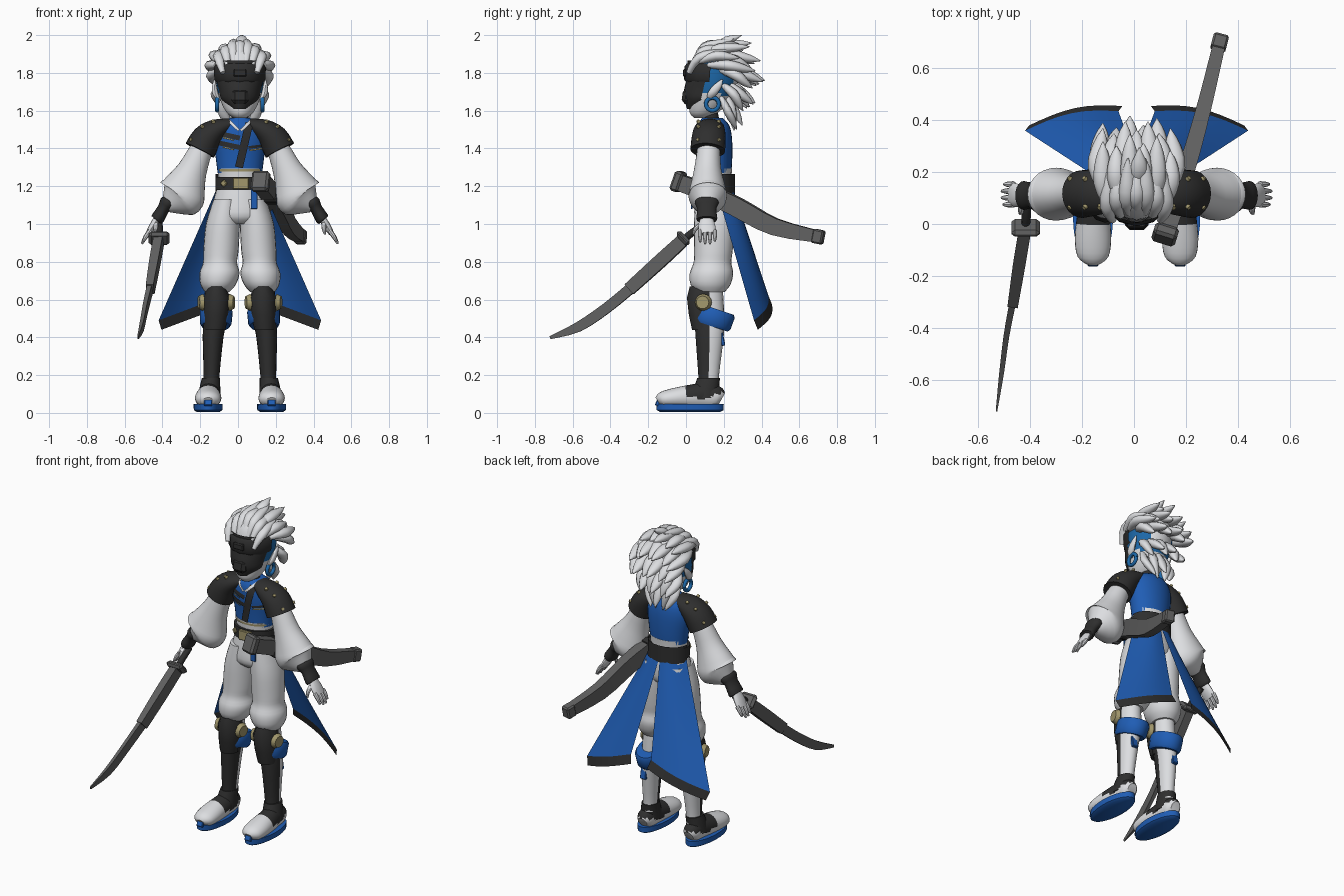
import bpy, bmesh, math
from mathutils import Vector, Matrix, Euler

if "Cube" in bpy.data.objects:
    bpy.data.objects.remove(bpy.data.objects["Cube"])


def material(name, r, g, b):
    m = bpy.data.materials.new(name)
    m.use_nodes = True
    m.diffuse_color = (r, g, b, 1)
    m.node_tree.nodes["Principled BSDF"].inputs["Base Color"].default_value = (r, g, b, 1)
    return m


WHITE = material("white_cloth", .72, .73, .75)
BLACK = material("black_leather", .028, .028, .028)
BLUE = material("blue_cloth", .014, .11, .46)
TEAL = material("shaved_hair_blue", .012, .14, .4)
GOLD = material("dull_gold", .36, .31, .15)
GREY = material("sword_grey", .12, .12, .12)
AXIS_X = .01    # the body's own centre line


def finish(name, bm, mats, rule=None, pair=False, angle=40):
    """Turn bm into one object, or a mirrored left and right pair."""
    mats = mats if isinstance(mats, list) else [mats]
    bmesh.ops.recalc_face_normals(bm, faces=bm.faces)
    for f in bm.faces:
        f.smooth = True
        f.material_index = rule(f.calc_center_median()) if rule else 0
    for side in (("left_", "right_") if pair else ("",)):
        if side == "right_":
            bmesh.ops.scale(bm, vec=(-1, 1, 1), verts=bm.verts)
            bmesh.ops.reverse_faces(bm, faces=bm.faces)
        me = bpy.data.meshes.new(side + name)
        bm.to_mesh(me)
        me.set_sharp_from_angle(angle=math.radians(angle))
        for m in mats:
            me.materials.append(m)
        ob = bpy.data.objects.new(side + name, me)
        ob.location.x = AXIS_X
        bpy.context.collection.objects.link(ob)
    bm.free()


def curve(p, sub):
    out = []
    for i in range(len(p) - 1):
        quad = zip(p[max(i - 1, 0)], p[i], p[i + 1], p[min(i + 2, len(p) - 1)])
        quad = list(quad)
        for k in range(sub):
            t = k / sub
            out.append([.5 * (2 * b + (c - a) * t + (2 * a - 5 * b + 4 * c - d) * t * t
                              + (3 * b - a - 3 * c + d) * t ** 3) for a, b, c, d in quad])
    return out + [list(p[-1])]


def loft_into(bm, path, n=20, sub=3, ref=(0, 1, 0), axis=None, square=False):
    """Rings (x, y, z, half width, half depth along ref) joined into a tube."""
    pts = curve(path, sub)
    n, turn, grow = (4, math.pi / 4, math.sqrt(2)) if square else (n, 0, 1)
    rings = []
    for i, p in enumerate(pts):
        t = Vector(axis) if axis else Vector(pts[min(i + 1, len(pts) - 1)][:3]) - Vector(pts[max(i - 1, 0)][:3])
        t.normalize()
        u = Vector(ref)
        u = (u - t * u.dot(t)).normalized()
        v = t.cross(u)
        a, b = max(p[3], .001) * grow, max(p[4], .001) * grow
        rings.append([bm.verts.new(Vector(p[:3]) + v * a * math.cos(turn + math.tau * k / n)
                                   + u * b * math.sin(turn + math.tau * k / n)) for k in range(n)])
    for r, q in zip(rings, rings[1:]):
        for k in range(n):
            bm.faces.new((r[k], r[(k + 1) % n], q[(k + 1) % n], q[k]))
    bm.faces.new(rings[0])
    bm.faces.new(rings[-1])


def loft(name, path, mats, rule=None, pair=False, keep=None, angle=40, **kw):
    bm = bmesh.new()
    loft_into(bm, path, **kw)
    if keep:
        bmesh.ops.delete(bm, geom=[f for f in bm.faces if not keep(f.calc_center_median())], context='FACES')
    finish(name, bm, mats, rule, pair, angle)


def box(name, loc, size, mat, rot=(0, 0, 0), pair=False, bevel=.004):
    bm = bmesh.new()
    bmesh.ops.create_cube(bm, size=1, matrix=Matrix.LocRotScale(Vector(loc), Euler(rot), Vector(size)))
    bmesh.ops.bevel(bm, geom=bm.edges[:], offset=bevel, segments=1, affect='EDGES')
    finish(name, bm, mat, pair=pair, angle=30)


def discs(name, places, r, depth, mat, pair=True):
    bm = bmesh.new()
    for loc, normal in places:
        m = Matrix.Translation(loc) @ Vector(normal).to_track_quat('Z', 'Y').to_matrix().to_4x4()
        bmesh.ops.create_cone(bm, cap_ends=True, segments=16, radius1=r, radius2=r * .75, depth=depth, matrix=m)
    finish(name, bm, mat, pair=pair)


UP = (0, 0, 1)

# Head, mask and visor
loft("head", [(0, .08, 1.56, .03, .035), (0, .095, 1.59, .07, .075), (0, .125, 1.66, .105, .11), (0, .145, 1.75, .125, .13),
              (0, .155, 1.85, .125, .13), (0, .165, 1.92, .09, .1), (0, .17, 1.95, .03, .04)],
     [WHITE, TEAL], lambda c: int(1.69 - (c.y - .15) * .15 < c.z < 1.86 and .07 < c.y < .25), n=40, sub=5, axis=UP)
loft("face_mask", [(0, .08, 1.61, .05, .075), (0, .1, 1.66, .1, .108), (0, .115, 1.71, .113, .125),
                   (0, .13, 1.78, .13, .125), (0, .14, 1.865, .135, .132)], BLACK,
     keep=lambda c: c.y < .09, n=32, axis=UP)
loft("visor", [(0, .125, 1.752, .125, .125), (0, .125, 1.765, .135, .135), (0, .13, 1.835, .138, .138),
               (0, .135, 1.85, .13, .13)], BLACK, keep=lambda c: c.y < .1, sub=1, n=12, axis=UP)
box("mask_snout", (0, .005, 1.675), (.09, .05, .08), BLACK, (-.15, 0, 0), bevel=.018)
box("visor_bridge", (0, -.006, 1.8), (.07, .02, .04), BLACK, bevel=.006)
loft("ear", [(.115, .125, 1.66, .01, .012), (.13, .14, 1.69, .016, .026), (.135, .165, 1.73, .012, .025),
             (.135, .19, 1.765, .003, .005)], WHITE, pair=True, n=12, axis=UP)
bm = bmesh.new()
ring = [(.12, .14 + .034 * math.cos(a), 1.635 + .034 * math.sin(a), .011, .011)
        for a in [math.tau * k / 24 for k in range(25)]]
loft_into(bm, ring, n=10, sub=1, ref=(1, 0, 0))
finish("earring", bm, TEAL, pair=True)

# Swept-back hair: fans of tapered locks, (spread, y, z) at root, middle, tip
fans = [((.09, .045, 1.86), (.11, .10, 1.94), (.10, .24, 1.975), 7, .032),
        ((.11, .10, 1.92), (.13, .19, 1.95), (.13, .33, 1.95), 6, .036),
        ((.12, .15, 1.90), (.15, .25, 1.90), (.13, .38, 1.86), 7, .038),
        ((.10, .20, 1.84), (.14, .29, 1.81), (.13, .40, 1.75), 6, .038),
        ((.09, .22, 1.76), (.12, .28, 1.71), (.10, .35, 1.63), 6, .035),
        ((.08, .21, 1.70), (.09, .25, 1.62), (.05, .28, 1.51), 5, .030)]
bm = bmesh.new()
for row, (root, mid, tip, count, r) in enumerate(fans):
    for k in range(count):
        f = 2 * k / (count - 1) - 1
        jag = .018 * (-1) ** k
        drop = f * f * (.06 if row < 3 else .02)
        a, b, c = [(f * w, y - f * f * .03, z - drop) for w, y, z in (root, mid, tip)]
        c = (c[0], c[1] + jag, c[2] + jag * .6)
        loft_into(bm, [(*a, r * .5, r * .4), (*b, r, r * .75), (*[(p * .4 + q * .6) for p, q in zip(b, c)], r * .75, r * .55),
                       (*c, .002, .002)], n=8, sub=3, ref=(0, .3, 1))
loft_into(bm, [(0, .16, 1.93, .03, .02), (.01, .22, 1.97, .035, .025), (.01, .295, 2.0, .002, .002)], n=8, ref=UP)
finish("hair", bm, WHITE, angle=60)

# Neck, vest, shirt and collar
loft("neck", [(0, .14, 1.5, .06, .06), (0, .13, 1.56, .045, .045), (0, .12, 1.62, .045, .045)], BLACK, axis=UP)
VEST = [(0, .155, 1.27, .118, .085), (0, .155, 1.35, .128, .09), (0, .15, 1.45, .14, .094),
        (0, .145, 1.52, .12, .085), (0, .14, 1.56, .055, .055)]
loft("vest", VEST, BLUE, axis=UP, n=28)
loft("shirt_waist", [(0, .155, 1.2, .115, .085), (0, .155, 1.25, .115, .086), (0, .155, 1.295, .12, .089)],
     WHITE, axis=UP)


def chest_y(x, z):
    for p, q in zip(VEST, VEST[1:]):
        if p[2] <= z <= q[2]:
            t = (z - p[2]) / (q[2] - p[2])
            y, a, b = [p[i] + (q[i] - p[i]) * t for i in (1, 3, 4)]
            return y - b * math.sqrt(max(0, 1 - (x / a) ** 2)) - .007
    return .06


def chest_strip(name, start, end, width, mat, lift=0):
    bm = bmesh.new()
    p, q = Vector(start), Vector(end)
    side = (q - p).normalized().orthogonal() * width / 2
    rows = []
    for k in range(9):
        c = p.lerp(q, k / 8)
        rows.append([bm.verts.new((e.x, chest_y(e.x, e.y) - lift, e.y)) for e in (c - side, c, c + side)])
    for r, s in zip(rows, rows[1:]):
        for k in (0, 1):
            bm.faces.new((r[k], r[k + 1], s[k + 1], s[k]))
    bmesh.ops.solidify(bm, geom=bm.faces[:], thickness=.006)
    finish(name, bm, mat)


chest_strip("chest_sash", (.05, 1.535), (-.005, 1.3), .042, BLACK, .004)
for z in (1.465, 1.415):
    chest_strip("chest_strap", (-.115, z + .015), (0, z - .01), .026, BLACK)
    chest_strip("chest_strap_trim", (-.09, z - .008), (-.03, z - .022), .007, GOLD, .002)
chest_strip("pocket_flap", (.045, 1.405), (.125, 1.415), .014, BLACK)
chest_strip("pocket_trim", (.05, 1.39), (.12, 1.4), .009, GOLD, .002)
chest_strip("vest_hem", (-.11, 1.285), (.11, 1.285), .012, GOLD)
for s in (1, -1):
    chest_strip("collar", (.065 * s, 1.553), (.005 * s, 1.495), .014, WHITE, .005)

# Arms: shoulder caps with studs, puffed sleeves, cuffs, hands
CAP = [(.05, .135, 1.53, .03, .06), (.12, .125, 1.5, .058, .082), (.175, .12, 1.455, .078, .09), (.212, .115, 1.39, .084, .092)]
loft("shoulder_cap", CAP, BLACK, pair=True, n=24)
discs("shoulder_studs", [((x + nx * r * .8, .12 + e * .055, z + nz * r * .8), (nx, e * .7, nz)) for e in (1, -1)
                         for x, z, nx, nz, r in ((.12, 1.5, .45, .9, .06), (.16, 1.47, .65, .75, .076), (.2, 1.415, .85, .45, .084))],
      .011, .014, GOLD)
loft("sleeve", [(.14, .12, 1.48, .05, .055), (.2, .12, 1.4, .06, .06), (.25, .115, 1.29, .078, .072), (.29, .115, 1.2, .112, .092),
                (.31, .115, 1.155, .128, .102), (.33, .115, 1.135, .11, .092), (.39, .11, 1.09, .035, .04)], WHITE, pair=True, n=28)
loft("cuff", [(.375, .11, 1.125, .036, .058), (.385, .11, 1.11, .042, .064), (.405, .11, 1.08, .032, .05),
              (.435, .11, 1.03, .036, .056), (.442, .11, 1.02, .03, .05)], BLACK, pair=True, sub=2)
bm = bmesh.new()
loft_into(bm, [(.43, .11, 1.04, .018, .03), (.46, .11, .99, .02, .045), (.485, .115, .95, .014, .045)], n=12, ref=(0, 1, 0))
for k in range(4):
    y = .075 + .026 * k
    reach = (.85, 1, 1, .8)[k]
    loft_into(bm, [(.475, y, .965, .013, .012), (.475 + .025 * reach, y, .965 - .035 * reach, .012, .011),
                   (.475 + .044 * reach, y, .965 - .07 * reach, .006, .006)], n=8)
loft_into(bm, [(.445, .08, 1.0, .012, .014), (.445, .05, .975, .011, .012), (.45, .04, .945, .005, .005)], n=8, ref=(1, 0, 0))
finish("hand", bm, WHITE, pair=True)

# Belt
loft("belt", [(0, .155, 1.18, .13, .1), (0, .155, 1.25, .13, .1)], BLACK, axis=UP, sub=1, n=28)
loft("back_sash", [(0, .16, 1.16, .13, .1), (0, .16, 1.265, .128, .1)], BLACK, axis=UP, sub=1, keep=lambda c: c.y > .17)
box("belt_buckle", (.005, .05, 1.215), (.085, .02, .062), GOLD)
box("belt_diamond", (-.085, .075, 1.215), (.03, .014, .03), GOLD, (0, .78, -.5))
box("belt_hanging_cloth", (.075, .03, 1.14), (.034, .009, .12), BLUE, bevel=.002)

# Trousers
loft("hips", [(0, .155, 1.2, .118, .092), (0, .155, 1.12, .14, .105), (0, .15, 1.04, .15, .105), (0, .15, 1.0, .08, .07)], WHITE, axis=UP)
loft("trouser_leg", [(.07, .15, 1.13, .07, .1), (.09, .15, 1.0, .09, .108), (.1, .145, .86, .093, .102), (.105, .14, .795, .09, .1),
                     (.108, .135, .74, .106, .115), (.115, .13, .68, .094, .106), (.12, .13, .64, .065, .075)],
     WHITE, pair=True, n=24, axis=UP)

# Boots: shin, knee guard, tilted band, discs, shoes
loft("shin", [(.125, .125, .66, .06, .07), (.13, .125, .5, .062, .078), (.142, .125, .4, .055, .074), (.15, .12, .2, .042, .055),
              (.152, .12, .14, .044, .056)], [WHITE, BLACK], lambda c: int(c.y < .115), pair=True, axis=UP)
loft("knee_guard", [(.132, .09, .44, .055, .058), (.126, .09, .52, .066, .075), (.122, .09, .61, .07, .085), (.122, .1, .67, .048, .08)],
     BLACK, pair=True, n=12, sub=1, axis=UP, keep=lambda c: c.y < .1)
loft("knee_band", [(.128, .13, .46, .074, .095), (.128, .135, .475, .084, .106), (.125, .155, .535, .087, .108), (.125, .16, .55, .078, .098)],
     BLUE, pair=True, sub=1, n=24)
discs("knee_discs", [((.207, .09, .585), (1, -.2, 0)), ((.043, .09, .585), (-1, -.2, 0))], .045, .024, GOLD)
box("calf_tab", (.15, .192, .39), (.04, .02, .07), BLUE, (.2, 0, 0), pair=True)
loft("sole", [(.168, .022, .005, .06, .16), (.168, .022, .015, .076, .177), (.168, .022, .048, .077, .178)], BLUE,
     pair=True, sub=1, n=32, axis=UP)
loft("shoe", [(.168, -.148, .06, .03, .025), (.168, -.125, .07, .06, .042), (.168, -.06, .078, .07, .054), (.166, .03, .085, .064, .065),
              (.162, .1, .09, .056, .07), (.162, .165, .085, .05, .058), (.162, .19, .075, .03, .035)],
     [WHITE, BLACK], lambda c: int(c.z > .075 + abs(c.y - .07) * .25 and c.y > .01), pair=True, ref=UP, n=24)
loft("ankle", [(.162, .1, .08, .06, .075), (.158, .11, .14, .054, .066), (.153, .12, .185, .048, .06)], BLACK, pair=True, axis=UP)
box("toe_tab", (.168, -.138, .068), (.042, .03, .07), BLUE, (-.4, 0, 0), pair=True)


# Split coat tails with a dark hem
def cloth(name, corners, mat):
    bm = bmesh.new()
    a, b, c, d = map(Vector, corners)
    n = 8
    grid = [[bm.verts.new(a.lerp(b, i / n).lerp(d.lerp(c, i / n), j / n)
             + Vector((0, .03 * math.sin(math.pi * i / n), 0))) for i in range(n + 1)] for j in range(n + 1)]
    for r, s in zip(grid, grid[1:]):
        for i in range(n):
            bm.faces.new((r[i], r[i + 1], s[i + 1], s[i]))
    bmesh.ops.solidify(bm, geom=bm.faces[:], thickness=.006)
    finish(name, bm, mat, pair=True)


inner, outer = Vector((.07, .435, .625)), Vector((.43, .36, .49))
hem = Vector((-.015, .02, -.05))
cloth("coat_tail", [(0, .245, 1.2), (.13, .165, 1.17), outer, inner], BLUE)
cloth("coat_hem", [inner, outer, outer + hem, inner + hem], BLACK)

# Scabbard on the left hip
loft("scabbard", [(.105, -.06, 1.23, .036, .042), (.155, .1, 1.17, .036, .046), (.21, .27, 1.09, .032, .05), (.265, .47, .985, .028, .045),
                  (.325, .72, .93, .024, .03)], GREY, ref=UP, square=True, angle=25)
box("scabbard_mouth", (.11, -.04, 1.225), (.095, .05, .11), GREY, (-.35, 0, -.3), bevel=.012)
box("scabbard_tip", (.32, .7, .933), (.06, .06, .075), GREY, (-.2, 0, -.25), bevel=.008)
box("scabbard_loop", (.165, .12, 1.16), (.085, .04, .11), BLACK, (-.4, 0, -.3))

# Curved sword in the right hand
loft("sword_handle", [(-.425, .11, 1.0, .016, .018), (-.425, .04, .96, .018, .02), (-.43, -.03, .9, .016, .02)], BLACK, ref=UP, n=10)
box("sword_guard", (-.428, -.015, .925), (.11, .035, .09), GREY, (.75, 0, 0), bevel=.014)
loft("sword_collar", [(-.43, -.02, .91, .024, .034), (-.45, -.14, .8, .024, .036), (-.475, -.3, .655, .02, .034)],
     GREY, ref=UP, square=True, angle=25)
loft("sword_blade", [(-.473, -.28, .67, .013, .028), (-.5, -.42, .555, .011, .028), (-.52, -.57, .455, .009, .026),
                     (-.54, -.72, .398, .003, .008)], GREY, ref=UP, square=True, angle=25)
